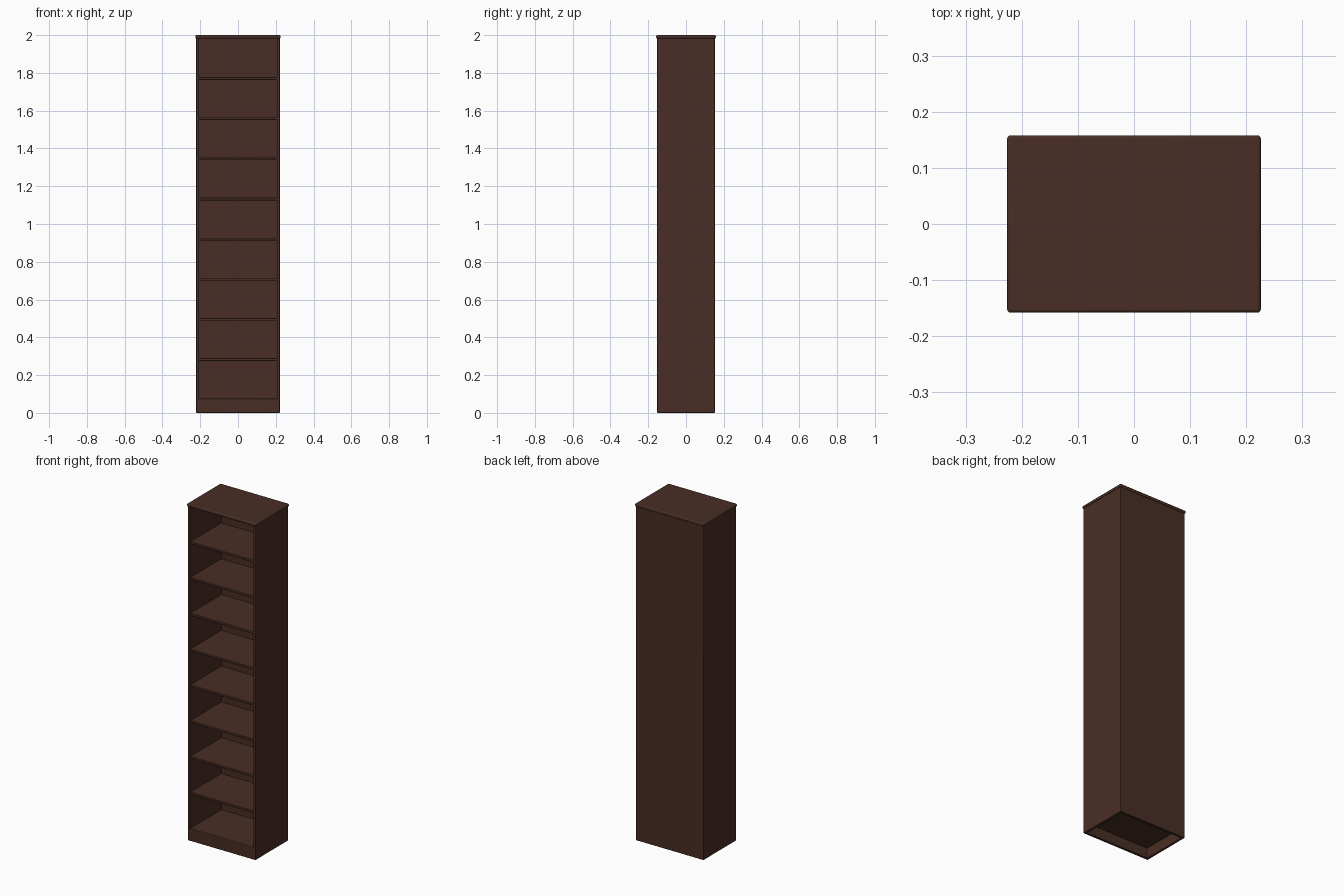
import bpy

if "Cube" in bpy.data.objects:
    bpy.data.objects.remove(bpy.data.objects["Cube"])

# dark stained wood
wood = bpy.data.materials.new("dark_brown_wood")
wood.diffuse_color = (0.066, 0.027, 0.018, 1)
wood.use_nodes = True
wood.node_tree.nodes["Principled BSDF"].inputs["Base Color"].default_value = wood.diffuse_color


def board(name, x0, x1, y0, y1, z0, z1, bevel=0.003, segments=2):
    """Box board between two corners with softened edges."""
    bpy.ops.mesh.primitive_cube_add(size=1)
    ob = bpy.context.object
    ob.name = name
    ob.location = ((x0 + x1) / 2, (y0 + y1) / 2, (z0 + z1) / 2)
    ob.scale = (x1 - x0, y1 - y0, z1 - z0)
    bpy.ops.object.transform_apply(location=True, rotation=False, scale=True)
    ob.data.materials.append(wood)
    mod = ob.modifiers.new("soft_edges", 'BEVEL')
    mod.width = bevel
    mod.segments = segments
    bpy.ops.object.shade_smooth_by_angle()
    return ob


W, D, T = 0.222, 0.153, 0.016      # half width, half depth, board thickness
inner = W - T

# upright sides
board("left_side", -W, -inner, -D, D, 0, 1.99)
board("right_side", inner, W, -D, D, 0, 1.99)

# back panel and front plinth (underside stays hollow)
board("back_panel", -W + 0.002, W - 0.002, D - 0.015, D, 0, 1.99)
board("front_plinth", -W + 0.002, W - 0.002, -D, -D + T, 0, 0.074)

# base shelf and eight evenly spaced shelves
pitch = 0.2125
board("base_shelf", -inner - 0.004, inner + 0.004, -D + 0.002, D - 0.01, 0.06, 0.075, 0.002)
for i in range(1, 9):
    z = 0.077 + i * pitch
    board(f"shelf_{i}", -inner - 0.004, inner + 0.004, -D + 0.001, D - 0.01,
          z - 0.014, z, 0.003)

# top board with a slight overhang
board("top_board", -0.226, 0.226, -0.158, 0.158, 1.982, 2.0, 0.006, 3)
